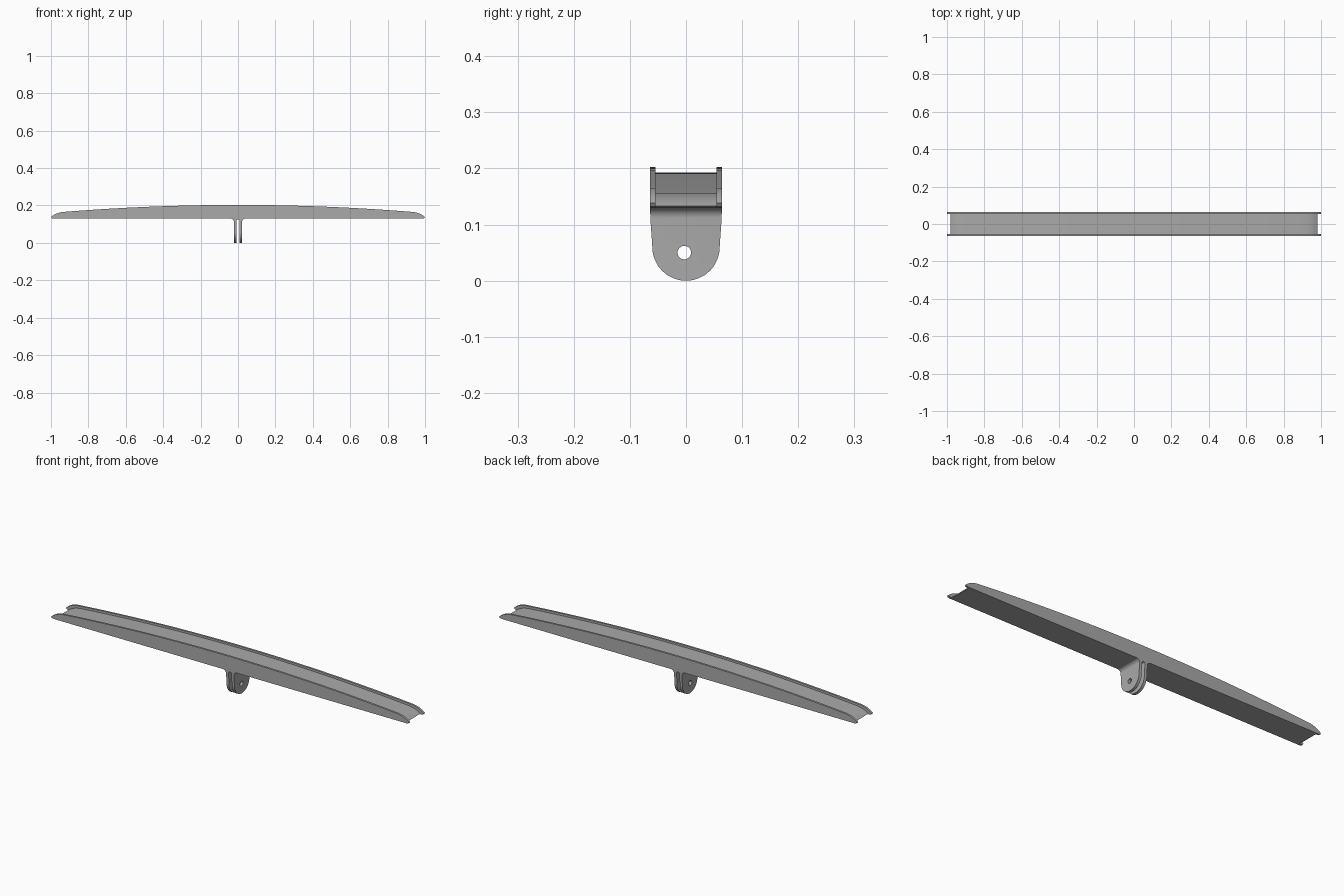
import bpy, bmesh, math
from mathutils import Vector

cube = bpy.data.objects.get("Cube")
if cube:
    bpy.data.objects.remove(cube, do_unlink=True)

GREY = (0.4, 0.4, 0.4, 1)
grey = bpy.data.materials.new("plain grey")
grey.use_nodes = True
grey.diffuse_color = GREY
grey.node_tree.nodes["Principled BSDF"].inputs["Base Color"].default_value = GREY

HALF = 0.064      # half width of the beam
INNER = 0.054     # inner face of the raised lips
BASE = 0.13       # underside of the beam


def extrude(name, outline, offset):
    """Face from 3D points, extruded along offset into a closed solid."""
    bm = bmesh.new()
    face = bm.faces.new([bm.verts.new(p) for p in outline])
    top = bmesh.ops.extrude_face_region(bm, geom=[face])["geom"]
    bmesh.ops.translate(bm, vec=Vector(offset),
                        verts=[v for v in top if isinstance(v, bmesh.types.BMVert)])
    bmesh.ops.recalc_face_normals(bm, faces=bm.faces)
    mesh = bpy.data.meshes.new(name)
    bm.to_mesh(mesh)
    bm.free()
    mesh.materials.append(grey)
    obj = bpy.data.objects.new(name, mesh)
    bpy.context.collection.objects.link(obj)
    return obj


def arc(cx, cz, r, start, end, steps=10):
    angles = [math.radians(start + (end - start) * i / steps) for i in range(steps + 1)]
    return [(cx + r * math.cos(a), cz + r * math.sin(a)) for a in angles]


def mirrored(half):
    """Complete a right-hand outline with its left-hand reflection."""
    return half + [(-x, z) for x, z in reversed(half)]


def smooth(obj):
    bpy.ops.object.select_all(action="DESELECT")
    obj.select_set(True)
    bpy.context.view_layer.objects.active = obj
    bpy.ops.object.shade_smooth_by_angle(angle=math.radians(30))


def combine(obj, cutter, operation):
    mod = obj.modifiers.new(operation.title(), "BOOLEAN")
    mod.operation, mod.solver, mod.object = operation, "EXACT", cutter
    bpy.context.view_layer.objects.active = obj
    bpy.ops.object.modifier_apply(modifier=mod.name)
    bpy.data.objects.remove(cutter, do_unlink=True)


def crown(end_x, height, tip):
    """Shallow bow along the top, then a drooping nose."""
    shoulder, fall = end_x - 0.06, 0.038
    half = [(tip[0][0], tip[0][1])] + tip[1:]
    edge = height - fall
    for i in range(9):      # nose, eased into the long bow
        t = 1 - i / 8
        half.append((shoulder + (end_x - shoulder) * t,
                     edge - 0.010 * t - (edge - 0.010 - tip[-1][1]) * t ** 2.5))
    for i in range(1, 21):
        x = shoulder * (1 - i / 20)
        half.append((x, height - fall * (x / shoulder) ** 2))
    return half[:-1] + [half[-1]] + [(-x, z) for x, z in reversed(half[:-1])]


# Beam: recessed web between two taller lips
web = crown(0.982, 0.193, [(0.978, BASE), (0.982, 0.133)])
lip = crown(1.0, 0.203, [(0.985, BASE), (0.996, 0.132), (1.0, 0.138)])
parts = [extrude("beam_web", [(x, -INNER, z) for x, z in web], (0, 2 * INNER, 0))]
for name, y in (("front_lip", -HALF), ("back_lip", INNER)):
    parts.append(extrude(name, [(x, y, z) for x, z in lip], (0, HALF - INNER, 0)))

# Lug: twin plates with a round-topped slot and flared fillets
slot, outer, fillet = 0.008, 0.022, 0.018
half = arc(0, 0.117, slot, 90, 0)[1:] + [(slot, -0.01), (outer, -0.01)]
half += arc(outer + fillet, BASE - fillet, fillet, 180, 90)
half.append((outer + fillet, BASE + 0.002))
section = mirrored(half) + [(0, 0.117 + slot)]
lug = extrude("mounting_lug", [(x, -HALF, z) for x, z in section], (0, 2 * HALF, 0))

# Tapered, rounded lug outline
side = arc(0, 0.06, 0.06, -90, 0, 20)[1:] + [(0.0635, 0.11), (HALF, BASE), (HALF, 0.15)]
outline = mirrored(side) + [(0, 0)]
combine(lug, extrude("lug_outline", [(-0.1, y, z) for y, z in outline], (0.2, 0, 0)),
        "INTERSECT")

# Pin hole
hole = arc(-0.003, 0.05, 0.012, 0, 360, 32)[:-1]
combine(lug, extrude("pin_hole", [(-0.1, y, z) for y, z in hole], (0.2, 0, 0)),
        "DIFFERENCE")
parts.append(lug)

for part in parts:
    smooth(part)
